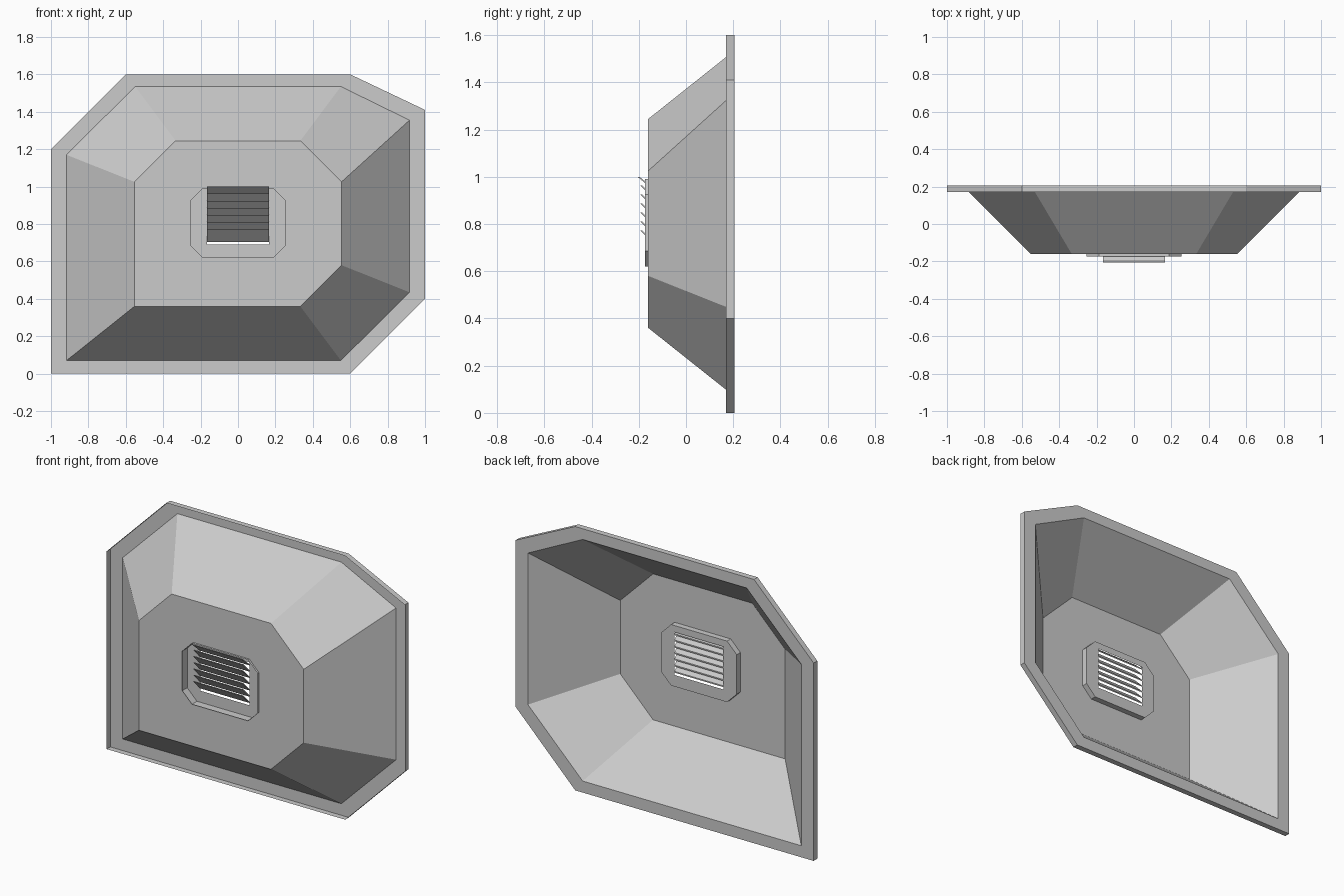
import bpy, bmesh

if "Cube" in bpy.data.objects:
    bpy.data.objects.remove(bpy.data.objects["Cube"])


def outline(x0, x1, z0, z1, bl, br, tr, tl):
    """Rectangle with a (dx, dz) cut at each corner, as 8 (x, z) points."""
    return [(x0, z0 + bl[1]), (x0 + bl[0], z0), (x1 - br[0], z0), (x1, z0 + br[1]),
            (x1, z1 - tr[1]), (x1 - tr[0], z1), (x0 + tl[0], z1), (x0, z1 - tl[1])]


def loft(name, rings):
    """Open shell through a series of (outline, y) rings."""
    bm = bmesh.new()
    loops = [[bm.verts.new((x, y, z)) for x, z in pts] for pts, y in rings]
    for a, b in zip(loops, loops[1:]):
        for i in range(8):
            j = (i + 1) % 8
            bm.faces.new((a[i], a[j], b[j], b[i]))
    bmesh.ops.remove_doubles(bm, verts=bm.verts, dist=1e-5)
    bmesh.ops.recalc_face_normals(bm, faces=bm.faces)
    return finish(name, bm)


def finish(name, bm):
    me = bpy.data.meshes.new(name)
    bm.to_mesh(me)
    bm.free()
    ob = bpy.data.objects.new(name, me)
    bpy.context.collection.objects.link(ob)
    return ob


NO = (0, 0)
outer = outline(-1, 1, 0, 1.6, NO, (.4, .4), (.4, .19), (.4, .4))
inner = outline(-.917, .917, .07, 1.535, NO, (.367, .365), (.367, .18), (.367, .365))
panel = outline(-.553, .553, .36, 1.245, NO, (.22, .22), (.22, .22), (.22, .22))
c = (.065, .065)
vent = outline(-.253, .253, .62, .99, c, c, c, c)
hole = outline(-.165, .165, .69, .95, NO, NO, NO, NO)

# Window shell: forward lip, back flange, sloped sides, front panel with vent opening
loft("window_shell", [(outer, .17), (outer, .205), (inner, .205), (panel, -.16), (vent, -.16)])

# Vent frame: lip through the panel and recessed plate with rectangular hole
PLATE = -.125
loft("vent_frame", [(vent, -.173), (vent, PLATE), (hole, PLATE)])

# Louvre slats: sloping up and outwards
for i in range(7):
    z = 1.0 - .038 * i
    tip = -.205 if i == 0 else -.193
    bm = bmesh.new()
    prof = [(tip, z), (tip + .008, z + .0), (PLATE, z - .06), (PLATE, z - .068)]
    ends = [[bm.verts.new((x, y, zz)) for y, zz in prof] for x in (-.165, .165)]
    for k in range(4):
        m = (k + 1) % 4
        bm.faces.new((ends[0][k], ends[0][m], ends[1][m], ends[1][k]))
    bm.faces.new(ends[0])
    bm.faces.new(ends[1][::-1])
    bmesh.ops.recalc_face_normals(bm, faces=bm.faces)
    finish(f"vent_slat_{i + 1}", bm)
